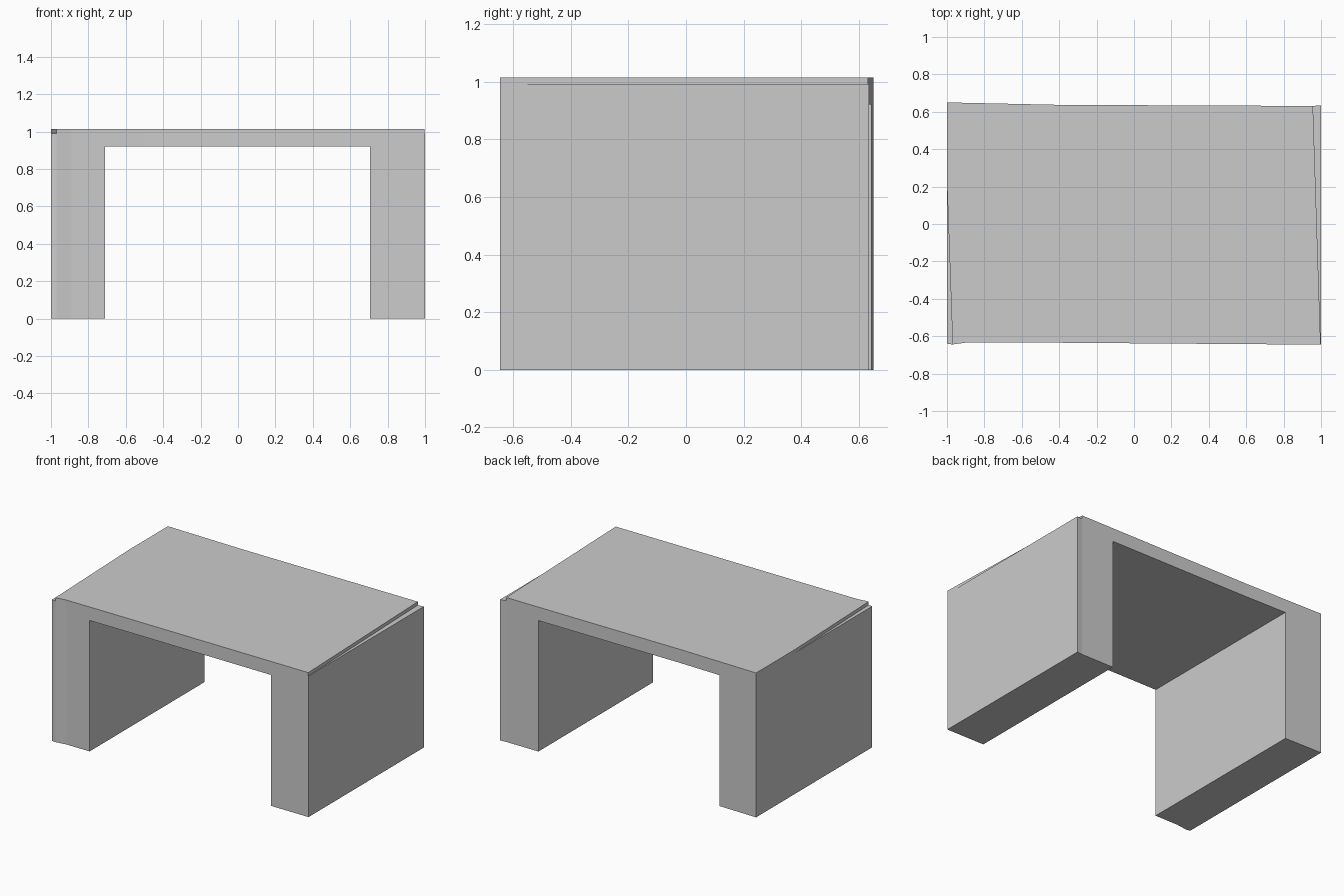
import bpy
import bmesh

if "Cube" in bpy.data.objects:
    bpy.data.objects.remove(bpy.data.objects["Cube"])


def prism(name, outline, z0, z1):
    """Extrude a plan outline (counter-clockwise) from z0 to z1."""
    bm = bmesh.new()
    face = bm.faces.new([bm.verts.new((x, y, z0)) for x, y in outline])
    grown = bmesh.ops.extrude_face_region(bm, geom=[face], use_keep_orig=True)
    top = [v for v in grown["geom"] if isinstance(v, bmesh.types.BMVert)]
    bmesh.ops.translate(bm, verts=top, vec=(0, 0, z1 - z0))
    bmesh.ops.recalc_face_normals(bm, faces=bm.faces)
    mesh = bpy.data.meshes.new(name)
    bm.to_mesh(mesh)
    bm.free()
    obj = bpy.data.objects.new(name, mesh)
    bpy.context.collection.objects.link(obj)
    return obj


def cut(target, cutter):
    mod = target.modifiers.new(cutter.name, 'BOOLEAN')
    mod.operation = 'DIFFERENCE'
    mod.solver = 'EXACT'
    mod.object = cutter
    bpy.context.view_layer.objects.active = target
    bpy.ops.object.modifier_apply(modifier=mod.name)
    bpy.data.objects.remove(cutter, do_unlink=True)


# Desk body: slightly uneven plan outline, full height
desk = prism("desk", [
    (-1, -0.64), (-0.97, -0.644), (-0.89, -0.633), (-0.5, -0.634), (0.3, -0.64),
    (1, -0.645), (1, 0.635), (0.957, 0.631), (-0.4, 0.637), (-1, 0.65)],
    0, 1.015)

# Knee hole running front to back between the two pedestals
cut(desk, prism("knee_hole", [(-0.71, -1), (0.705, -1), (0.705, 1), (-0.71, 1)],
                -0.1, 0.92))

# Thin wedge steps where the worktop sits askew on the body
cut(desk, prism("right_step", [(0.999, -0.68), (1.1, -0.68), (1.1, 0.72), (0.954, 0.72)],
                0.991, 1.1))
cut(desk, prism("left_step", [(-1.1, -0.7), (-0.968, -0.7), (-1, 0.22), (-1.1, 0.22)],
                0.991, 1.1))
